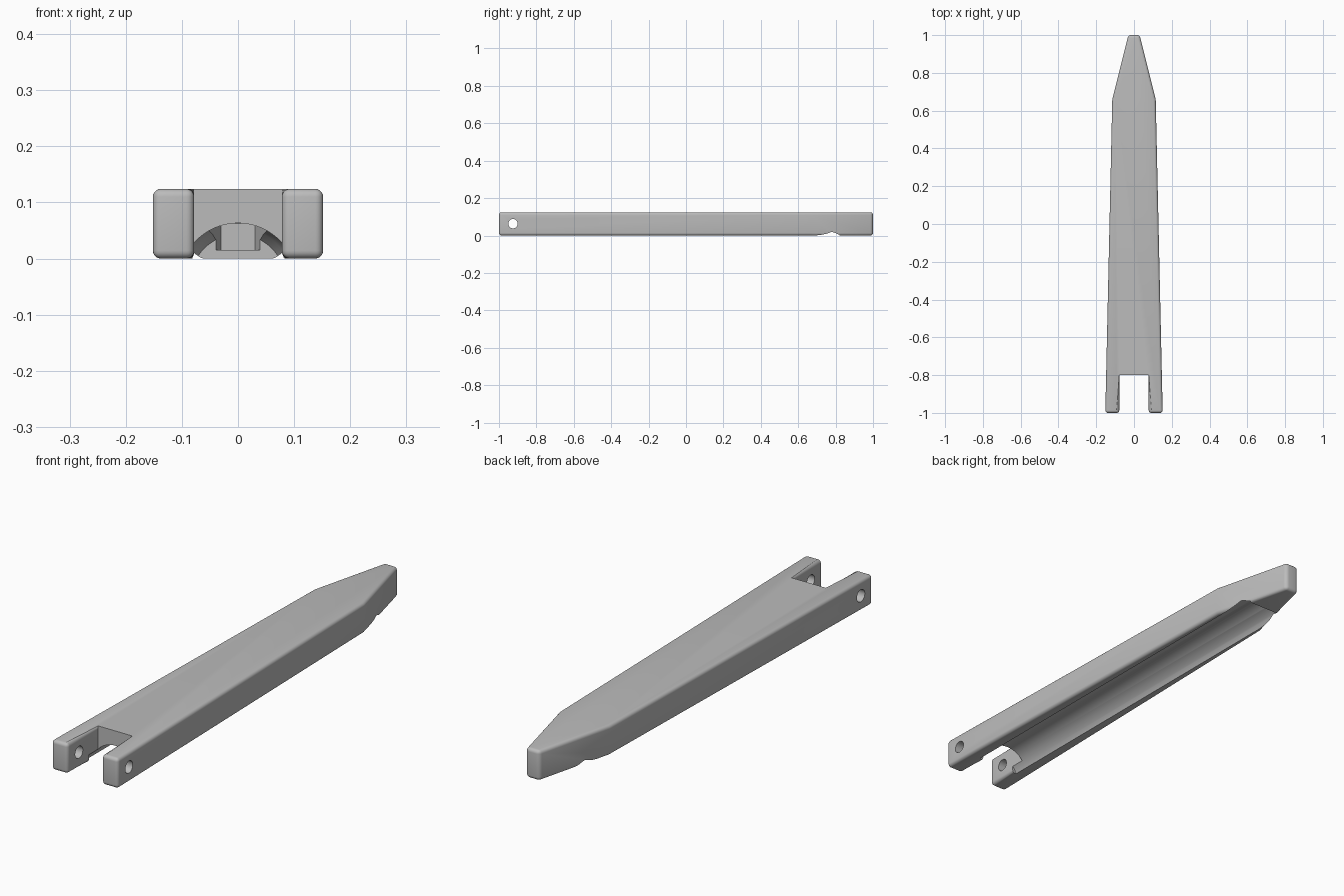
import bpy, bmesh, math
from mathutils import Matrix

if "Cube" in bpy.data.objects:
    bpy.data.objects.remove(bpy.data.objects["Cube"])

HEIGHT, ARM_IN, SLOT_END = 0.124, 0.078, -0.8

grey = bpy.data.materials.new("plain grey")
grey.use_nodes = True
grey.diffuse_color = (0.5, 0.5, 0.5, 1)
grey.node_tree.nodes["Principled BSDF"].inputs["Base Color"].default_value = (0.5, 0.5, 0.5, 1)


def make_object(name, bm):
    bmesh.ops.recalc_face_normals(bm, faces=bm.faces)
    mesh = bpy.data.meshes.new(name)
    bm.to_mesh(mesh)
    bm.free()
    obj = bpy.data.objects.new(name, mesh)
    mesh.materials.append(grey)
    bpy.context.collection.objects.link(obj)
    return obj


def extrude_outline(bm, outline, z0, z1):
    face = bm.faces.new([bm.verts.new((x, y, z0)) for x, y in outline])
    top = bmesh.ops.extrude_face_region(bm, geom=[face])["geom"]
    verts = [v for v in top if isinstance(v, bmesh.types.BMVert)]
    bmesh.ops.translate(bm, verts=verts, vec=(0, 0, z1 - z0))


def frustum(bm, r1, r2, length, matrix, segments):
    bmesh.ops.create_cone(bm, cap_ends=True, segments=segments, radius1=r1,
                          radius2=r2, depth=length, matrix=matrix)


# Tapered blade with a forked end
half = [(0.03, 1), (0.115, 0.66), (0.152, -1), (ARM_IN, -1), (ARM_IN, SLOT_END)]
outline = half + [(-x, y) for x, y in reversed(half)]
bm = bmesh.new()
extrude_outline(bm, outline, 0, HEIGHT)


def is_rounded(edge):
    a, b = (v.co for v in edge.verts)
    if abs(a.z - b.z) > 0.01:  # upright corners: only the outer ends
        return abs(a.y) > 0.99
    return not (abs(a.y - SLOT_END) < 0.001 and abs(b.y - SLOT_END) < 0.001)


bmesh.ops.bevel(bm, geom=[e for e in bm.edges if is_rounded(e)], offset=0.014,
                offset_type='OFFSET', segments=5, profile=0.5,
                affect='EDGES', clamp_overlap=True)
body = make_object("forked_blade", bm)

cutters = []

# Rounded channel along the underside, with a narrowing end
along_y = Matrix.Rotation(-math.pi / 2, 4, 'X')
bm = bmesh.new()
sections = [(-0.86, 0.105), (0.78, 0.105), (0.80, 0.097), (0.82, 0.085)]
rings = []
for y, r in sections:
    ring = bmesh.ops.create_circle(bm, radius=r, segments=96,
                                   matrix=Matrix.Translation((0, y, 0.063 - 0.105)) @ along_y)
    rings.append(ring["verts"])
for a, b in zip(rings, rings[1:]):
    for i in range(len(a)):
        j = (i + 1) % len(a)
        bm.faces.new((a[i], a[j], b[j], b[i]))
bm.faces.new(rings[0])
bm.faces.new(rings[-1])
cutters.append(make_object("channel_cutter", bm))

# Small pocket past the channel end
bm = bmesh.new()
extrude_outline(bm, [(-0.055, 0.77), (0.055, 0.77), (0.03, 0.85), (-0.03, 0.85)], 0.015, 0.0625)
cutters.append(make_object("pocket_cutter", bm))

# Pin hole through both arms
bm = bmesh.new()
frustum(bm, 0.025, 0.025, 0.5,
        Matrix.Translation((0, -0.925, 0.063)) @ Matrix.Rotation(math.pi / 2, 4, 'Y'), 40)
cutters.append(make_object("pin_hole_cutter", bm))

# Cut, then shade
bpy.ops.object.select_all(action='DESELECT')
bpy.context.view_layer.objects.active = body
body.select_set(True)
for cutter in cutters:
    cutter.hide_render = True
    mod = body.modifiers.new(cutter.name, 'BOOLEAN')
    mod.operation, mod.solver, mod.object = 'DIFFERENCE', 'EXACT', cutter
    bpy.ops.object.modifier_apply(modifier=mod.name)
    bpy.data.objects.remove(cutter)
bpy.ops.object.shade_smooth_by_angle(angle=math.radians(30))
